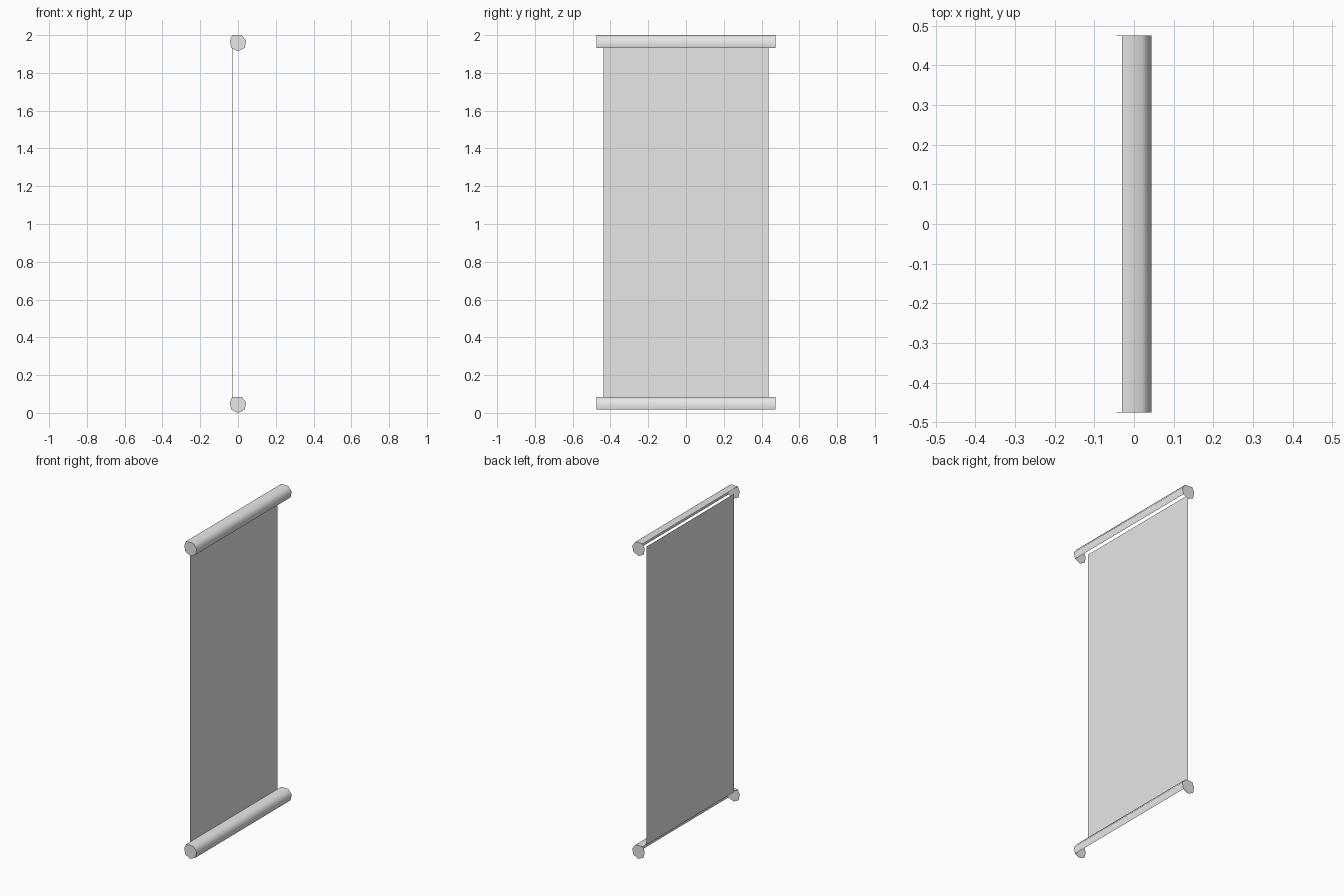
import bpy
from math import cos, sin, pi

old = bpy.data.objects.get("Cube")
if old:
    bpy.data.objects.remove(old, do_unlink=True)

# One plain grey for everything
grey = bpy.data.materials.new("plain grey")
grey.use_nodes = True
grey.diffuse_color = (0.8, 0.8, 0.8, 1)
grey.node_tree.nodes["Principled BSDF"].inputs["Base Color"].default_value = (0.8, 0.8, 0.8, 1)
grey.use_backface_culling = True

RADIUS = 0.0447
HALF_ROD = 0.475
HALF_SHEET = 0.437
SHEET_X = -0.03
THIN = 0.001


def add_mesh(name, verts, faces, smooth=False):
    mesh = bpy.data.meshes.new(name)
    mesh.from_pydata(verts, [], faces)
    mesh.materials.append(grey)
    for poly in mesh.polygons:
        poly.use_smooth = smooth
    obj = bpy.data.objects.new(name, mesh)
    bpy.context.collection.objects.link(obj)
    return obj


def prism(name, outline, y0, y1):
    """Closed prism along y; outline runs clockwise seen from the front."""
    n = len(outline)
    verts = [(x, y, z) for y in (y0, y1) for x, z in outline]
    faces = [list(reversed(range(n))), list(range(n, 2 * n))]
    faces += [(i, (i + 1) % n, n + (i + 1) % n, n + i) for i in range(n)]
    return add_mesh(name, verts, faces)


# Seven-sided rod section, pointing down, stretched to meet the sheet at its top corner
section = []
for k in range(7):
    a = pi / 2 + pi / 7 - k * 2 * pi / 7
    section.append((RADIUS * cos(a), RADIUS + RADIUS * sin(a)))
section[0] = (SHEET_X, section[0][1])
height = section[0][1]

for label, base in (("bottom", 0), ("top", 2 - height)):
    outline = [(x, z + base) for x, z in section]
    # Open shell: top and outer faces only
    shell = outline[:4]
    verts = [(x, y, z) for y in (-HALF_ROD, HALF_ROD) for x, z in shell]
    faces = [(i, i + 1, i + 5, i + 4) for i in range(3)]
    add_mesh(label + "_rod", verts, faces, smooth=True)
    # Thin end discs
    prism(label + "_rod_front_cap", outline, -HALF_ROD, -HALF_ROD + THIN)
    prism(label + "_rod_back_cap", outline, HALF_ROD - THIN, HALF_ROD)

# Hanging sheet between the rods
z0, z1 = height - 0.002, 1.967
x0, x1 = SHEET_X - THIN / 2, SHEET_X + THIN / 2
prism("hanging_sheet", [(x0, z1), (x1, z1), (x1, z0), (x0, z0)], -HALF_SHEET, HALF_SHEET)
